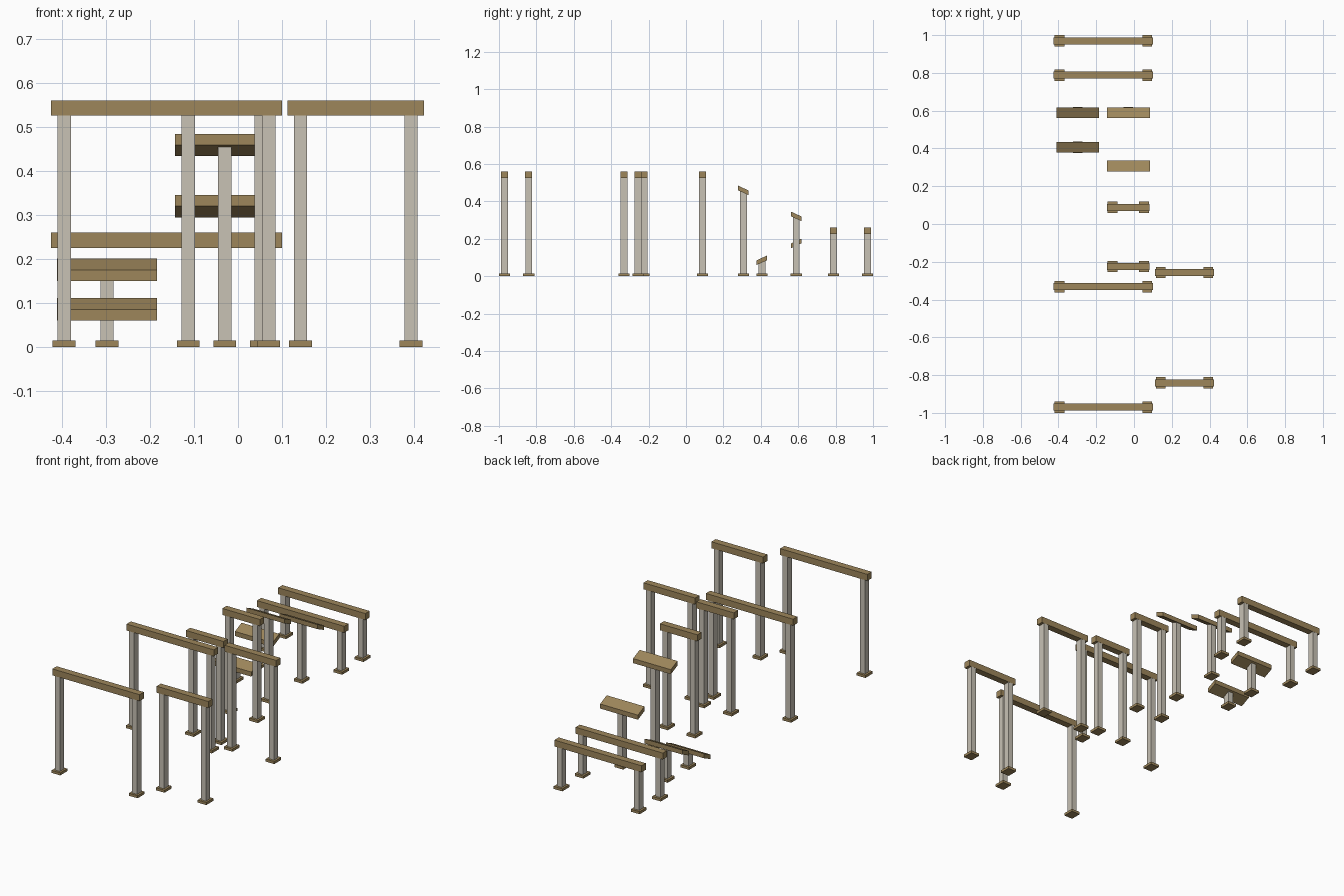
import bpy, bmesh

if "Cube" in bpy.data.objects:
    bpy.data.objects.remove(bpy.data.objects["Cube"])


def material(name, rgb):
    m = bpy.data.materials.new(name)
    m.diffuse_color = (*rgb, 1)
    m.use_nodes = True
    m.node_tree.nodes["Principled BSDF"].inputs["Base Color"].default_value = m.diffuse_color
    return m


WOOD = material("tan wood", (0.34, 0.24, 0.105))
METAL = material("pale grey post", (0.58, 0.54, 0.46))

FOOT = (0.052, 0.06, 0.014)
POST = (0.03, 0.036)
BEAM = (0.037, 0.035)      # depth, height


def block(name, x, y, z0, z1, sx, sy, mat, slope=0.0):
    """Box from z0 to z1, optionally sheared upward along y."""
    bm = bmesh.new()
    bmesh.ops.create_cube(bm, size=1)
    for v in bm.verts:
        v.co.x = x + v.co.x * sx
        dy = v.co.y * sy
        v.co.z = (z1 if v.co.z > 0 else z0) + slope * dy
        v.co.y = y + dy
    me = bpy.data.meshes.new(name)
    bm.to_mesh(me)
    bm.free()
    me.materials.append(mat)
    ob = bpy.data.objects.new(name, me)
    bpy.context.collection.objects.link(ob)


def post(x, y, top):
    block("foot_plate", x, y, 0, FOOT[2], FOOT[0], FOOT[1], WOOD)
    block("post", x, y, FOOT[2], top, POST[0], POST[1], METAL)


def frame(x0, x1, y, top):
    """Horizontal beam carried by two posts set in from its ends."""
    block("beam", (x0 + x1) / 2, y, top - BEAM[1], top, x1 - x0, BEAM[0], WOOD)
    for x in (x0 + 0.03, x1 - 0.03):
        post(x, y, top - BEAM[1])


def step(x, y, low, slope):
    """Tilted plank on one post; low is its lowest corner."""
    depth, thick = 0.056, 0.025
    mid = low + abs(slope) * depth / 2
    block("tilted_step", x, y, mid, mid + thick, 0.227, depth, WOOD, slope)
    post(x, y, mid + 0.008)


# wide frames: two tall at the front, two low at the back
for y, top in ((-0.97, 0.56), (-0.332, 0.56), (0.788, 0.26), (0.97, 0.26)):
    frame(-0.425, 0.10, y, top)

# right-hand frames
for y in (-0.841, -0.257):
    frame(0.112, 0.423, y, 0.56)

# narrow middle frames
for y in (-0.225, 0.088):
    frame(-0.143, 0.083, y, 0.56)

# tilted steps: right pair falls backward, left pair falls forward
step(-0.03, 0.307, 0.433, -0.46)
step(-0.03, 0.59, 0.294, -0.46)
step(-0.298, 0.59, 0.15, 0.46)
step(-0.298, 0.406, 0.06, 0.46)
